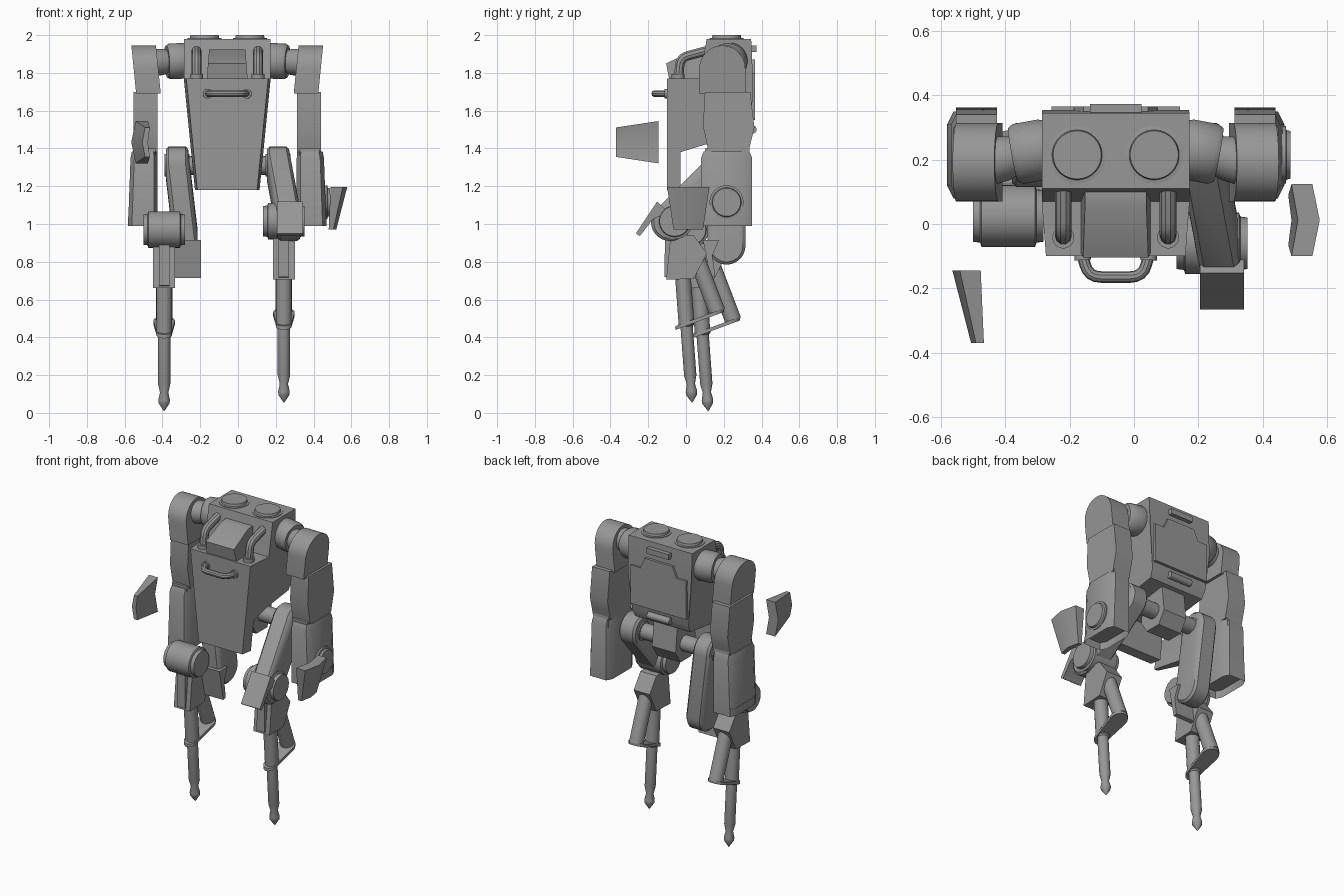
import bpy, bmesh, math
from mathutils import Vector

if "Cube" in bpy.data.objects:
    bpy.data.objects.remove(bpy.data.objects["Cube"])

gray = bpy.data.materials.new("plain_gray")
gray.use_nodes = True
COLOR = (0.31, 0.31, 0.31, 1)
gray.diffuse_color = COLOR
gray.node_tree.nodes["Principled BSDF"].inputs["Base Color"].default_value = COLOR

MID = -0.057                      # centre line of the torso
SIDES = (("left", 1), ("right", -1))


def finish(ob):
    """Give the part its material and keep only its hard edges sharp."""
    ob.data.materials.append(gray)
    bpy.ops.object.select_all(action='DESELECT')
    ob.select_set(True)
    bpy.context.view_layer.objects.active = ob
    if ob.type == 'CURVE':
        bpy.ops.object.convert(target='MESH')
        ob = bpy.context.object
    bpy.ops.object.shade_smooth_by_angle(angle=math.radians(32))
    return ob


def add_mesh(name, bm):
    bmesh.ops.recalc_face_normals(bm, faces=bm.faces)
    me = bpy.data.meshes.new(name)
    bm.to_mesh(me)
    bm.free()
    ob = bpy.data.objects.new(name, me)
    bpy.context.collection.objects.link(ob)
    return finish(ob)


def bridge(bm, rings):
    """Skin a list of equal rings and cap both ends."""
    rows = [[bm.verts.new(p) for p in ring] for ring in rings]
    for a, b in zip(rows, rows[1:]):
        for i in range(len(a)):
            j = (i + 1) % len(a)
            bm.faces.new((a[i], a[j], b[j], b[i]))
    return bm.faces.new(rows[0]), bm.faces.new(rows[-1])


def prism(name, pts, x0, x1, rule=None):
    """Side profile (y, z) extruded across x; rule may move each point."""
    bm = bmesh.new()
    rings = [[(x, y, z) for y, z in pts] for x in (x0, x1)]
    if rule:
        rings = [[rule(*p) for p in ring] for ring in rings]
    bridge(bm, rings)
    return add_mesh(name, bm)


def lathe(name, p, q, profile, seg=28):
    """Turned part along p to q; profile is (fraction, radius)."""
    p, q = Vector(p), Vector(q)
    d = q - p
    u = d.orthogonal().normalized()
    v = d.normalized().cross(u)
    angles = [math.tau * i / seg for i in range(seg)]
    bm = bmesh.new()
    bridge(bm, [[p + d * t + (u * math.cos(a) + v * math.sin(a)) * r for a in angles]
                for t, r in profile])
    return add_mesh(name, bm)


def rod(name, p, q, r, r2=None):
    return lathe(name, p, q, [(0, r), (1, r2 or r)])


def hull(name, pts):
    bm = bmesh.new()
    for p in pts:
        bm.verts.new(p)
    res = bmesh.ops.convex_hull(bm, input=bm.verts)
    loose = [v for v in bm.verts if not v.link_faces]
    bmesh.ops.delete(bm, geom=loose, context='VERTS')
    bmesh.ops.dissolve_limit(bm, angle_limit=0.02, verts=bm.verts, edges=bm.edges)
    return add_mesh(name, bm)


def pipe(name, pts, r):
    """Tube with rounded corners."""
    pts = [Vector(p) for p in pts]
    path = [pts[0]]
    for a, b, c in zip(pts, pts[1:], pts[2:]):
        s, e = b + (a - b).normalized() * 0.04, b + (c - b).normalized() * 0.04
        path += [s.lerp(b, t).lerp(b.lerp(e, t), t) for t in (0, 0.25, 0.5, 0.75, 1)]
    path.append(pts[-1])
    cu = bpy.data.curves.new(name, 'CURVE')
    cu.dimensions = '3D'
    cu.bevel_depth, cu.bevel_resolution, cu.use_fill_caps = r, 3, True
    sp = cu.splines.new('POLY')
    sp.points.add(len(path) - 1)
    for pt, co in zip(sp.points, path):
        pt.co = (*co, 1)
    ob = bpy.data.objects.new(name, cu)
    bpy.context.collection.objects.link(ob)
    return finish(ob)


# Torso: side profile narrowed toward the bottom and along the front edges
def torso_rule(x, y, z):
    half = 0.23 - max(0, 1.77 - z) * 0.1 - (0.013 if y < -0.09 else 0)
    return MID + half * x, y, z

prism("torso", [(-0.1, 1.77), (-0.1, 1.18), (-0.03, 1.18), (-0.03, 1.38), (0.1, 1.42),
                (0.32, 1.45), (0.345, 1.5), (0.355, 1.75), (0.345, 1.98), (0.11, 1.98),
                (0.07, 1.77)], -1, 1, torso_rule)

# Cockpit window block
prism("window_block", [(-0.09, 1.77), (-0.105, 1.85), (0.05, 1.925), (0.1, 1.925), (0.1, 1.77)],
      -1, 1, lambda x, y, z: (MID + x * (0.108 - (z - 1.77) * 0.08), y, z))

# Back plate, strip and bar
bm = bmesh.new()
half = [(0.2, 1.55), (0.2, 1.8), (0.13, 1.8), (0.1, 1.87), (0.0, 1.87)]
outline = half + [(-x, z) for x, z in reversed(half[:-1])]
bridge(bm, [[(MID + x, y, z) for x, z in outline] for y in (0.34, 0.366)])
add_mesh("back_plate", bm)
prism("back_strip", [(0.34, 1.91), (0.374, 1.91), (0.374, 1.945), (0.34, 1.945)], MID - 0.08, MID + 0.08)
rod("back_bar", (MID - 0.08, 0.352, 1.5), (MID + 0.08, 0.352, 1.5), 0.022)

# Front grab handle
pipe("front_handle", [(MID - 0.105, -0.09, 1.69), (MID - 0.085, -0.165, 1.69),
                      (MID + 0.085, -0.165, 1.69), (MID + 0.105, -0.09, 1.69)], 0.018)

# Pelvis
prism("pelvis", [(0.12, 1.45), (0.1, 1.28), (0.15, 1.2), (0.26, 1.2), (0.31, 1.28), (0.29, 1.46)],
      MID - 0.085, MID + 0.085)
rod("hip_axle", (MID - 0.24, 0.215, 1.31), (MID + 0.24, 0.215, 1.31), 0.05)

ARM_TOP = [(0.1, 1.7), (0.09, 1.52), (0.12, 1.38), (0.33, 1.38), (0.345, 1.44), (0.362, 1.51), (0.34, 1.7)]
shoulder = [(0.07, 1.69)] + [(0.192 - 0.122 * math.cos(a), 1.823 + 0.122 * math.sin(a))
                             for a in [math.pi * i / 16 for i in range(17)]] + [(0.314, 1.69)]

for side, s in SIDES:
    def X(d):
        return MID + s * d

    # Roof hatch, pipe and handle foot
    lathe(side + "_hatch", (X(0.12), 0.215, 1.97), (X(0.12), 0.215, 2.0),
          [(0, 0.09), (0.45, 0.09), (0.5, 0.078), (1, 0.075)], 36)
    pipe(side + "_pipe", [(X(0.163), -0.04, 1.76), (X(0.163), -0.03, 1.88), (X(0.163), 0.12, 1.92)], 0.026)
    rod(side + "_pipe_collar", (X(0.163), -0.042, 1.765), (X(0.163), -0.042, 1.795), 0.034)
    rod(side + "_handle_foot", (X(0.104), -0.08, 1.69), (X(0.102), -0.112, 1.69), 0.026)

    # Shoulder joint and shoulder block
    lathe(side + "_shoulder_collar", (X(0.21), 0.235, 1.865), (X(0.32), 0.215, 1.86),
          [(0, 0.09), (0.15, 0.095), (0.85, 0.095), (1, 0.085)])
    lathe(side + "_shoulder_neck", (X(0.29), 0.22, 1.86), (X(0.4), 0.19, 1.855),
          [(0, 0.055), (0.5, 0.07), (1, 0.072)])
    prism(side + "_shoulder", shoulder, 0.365, 0.495, lambda x, y, z: (X(x + (z - 1.82) * 0.1), y, z))

    # Upper arm, elbow seam and hollow-ended forearm
    prism(side + "_upper_arm", ARM_TOP, X(0.37), X(0.497))
    prism(side + "_elbow", [(0.1, 1.4), (0.1, 1.36), (0.34, 1.33), (0.335, 1.4)], X(0.38), X(0.49))
    bm = bmesh.new()
    levels = [(1.385, 0.37, 0.505, 0.095, 0.335), (1.35, 0.368, 0.512, 0.08, 0.35),
              (0.99, 0.368, 0.525, 0.08, 0.35)]
    top, bottom = bridge(bm, [[(X(a + 0.02), y0, z), (X(b - 0.02), y0, z), (X(b), y0 + 0.04, z),
                               (X(b), y1 - 0.04, z), (X(b - 0.02), y1, z), (X(a + 0.02), y1, z),
                               (X(a), y1 - 0.04, z), (X(a), y0 + 0.04, z)]
                              for z, a, b, y0, y1 in levels])
    bmesh.ops.inset_region(bm, faces=[bottom], thickness=0.02)
    bmesh.ops.translate(bm, verts=bottom.verts, vec=(0, 0, 0.05))
    add_mesh(side + "_forearm", bm)

lathe("left_forearm_disc", (0.45, 0.215, 1.115), (0.487, 0.215, 1.115),
      [(0, 0.09), (0.6, 0.09), (0.65, 0.078), (1, 0.074)])

# Loose hand guards: a bent wedge, one upright and one lying forward
BIG = [(0, -0.112), (0.065, -0.112), (0.088, 0), (0.065, 0.112), (0, 0.112), (0.02, 0)]
SMALL = [(-0.01, -0.078), (0.015, -0.078), (0.03, 0), (0.015, 0.078), (-0.01, 0.078), (0.0, 0)]
for name, place in (
        ("left_hand_guard", lambda d, w, t: (0.49 + d, 0.012 + w, 1.195 - 0.225 * t)),
        ("right_hand_guard", lambda d, w, t: (-0.477 - d, -0.145 - 0.225 * t, 1.433 + w))):
    bm = bmesh.new()
    bridge(bm, [[place(d, w, t) for d, w in ring] for ring, t in ((BIG, 0), (SMALL, 1))])
    add_mesh(name, bm)

# Thighs with knee guards: the left swings forward, the right hangs down
GUARD = [(-0.125, 0.03), (-0.085, -0.17), (-0.06, -0.165), (-0.075, -0.05), (-0.04, 0.03)]
for side, hip, knee, swing in (("left", (0.212, 0.215, 1.31), (0.268, -0.085, 1.01), 45),
                               ("right", (-0.322, 0.215, 1.31), (-0.272, 0.215, 0.885), 0)):
    hull(side + "_thigh", [(c[0] + dx, c[1] + r * math.cos(a), c[2] + r * math.sin(a))
                           for c in (hip, knee) for dx, r in ((-0.058, 0.086), (-0.045, 0.1),
                                                              (0.045, 0.1), (0.058, 0.086))
                           for a in [math.tau * i / 28 for i in range(28)]])
    rod(side + "_hip_cap", (hip[0] - 0.066, *hip[1:]), (hip[0] + 0.066, *hip[1:]), 0.06)
    c, n = math.cos(math.radians(-swing)), math.sin(math.radians(-swing))
    prism(side + "_knee_guard",
          [(knee[1] + y * c - z * n, knee[2] + y * n + z * c) for y, z in GUARD],
          knee[0] - 0.062, knee[0] + 0.075)

# Lower legs: the same assembly placed twice
for side, (ox, oy, oz) in (("left", (0.243, 0, 0)), ("right", (-0.391, 0.085, -0.045))):
    def P(x, y, z):
        return ox + x, oy + y, oz + z

    def part(name, pts, w):
        prism(side + name, [(oy + y, oz + z) for y, z in pts], ox - w, ox + w)

    lathe(side + "_knee", P(-0.11, -0.06, 1.015), P(0.11, -0.06, 1.015),
          [(0, 0.08), (0.1, 0.083), (0.12, 0.096), (0.88, 0.096), (0.9, 0.083), (1, 0.08)], 32)
    part("_calf", [(-0.08, 0.95), (0.04, 0.94), (0.11, 0.845), (0.042, 0.71), (-0.105, 0.705)], 0.058)
    part("_shin_fork", [(-0.11, 0.97), (-0.06, 0.97), (-0.06, 0.71), (-0.115, 0.72)], 0.028)
    lathe(side + "_shin_rod", P(0, -0.033, 0.95), P(0, 0.033, 0.055),
          [(0, 0.042), (0.54, 0.042), (0.55, 0.033), (0.84, 0.033), (0.89, 0.022),
           (0.935, 0.031), (0.955, 0.029), (1, 0.002)], 20)
    rod(side + "_rear_strut", P(0, 0.045, 0.85), P(0, 0.165, 0.535), 0.044)
    ring = [math.tau * i / 20 for i in range(20)]
    hull(side + "_strut_plate",
         [P(r * math.sin(a), y + r * math.cos(a), 0.47 + dz + 0.37 * (y + r * math.cos(a)))
          for y, r in ((-0.015, 0.04), (0.145, 0.057)) for dz in (-0.01, 0.01) for a in ring])
